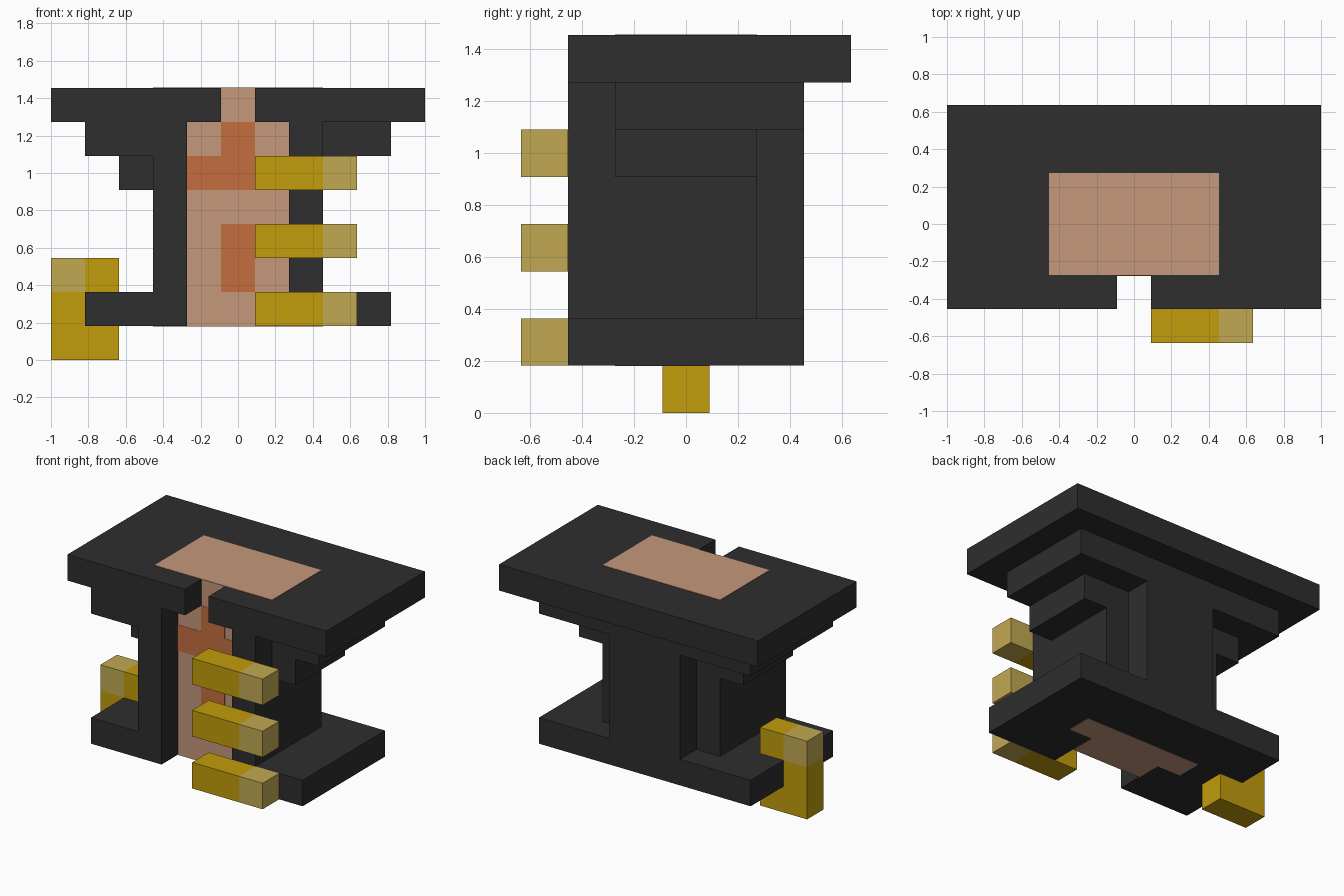
import bpy, bmesh

cube = bpy.data.objects.get("Cube")
if cube:
    bpy.data.objects.remove(cube, do_unlink=True)

U = 2 / 11      # one block of the grid the model is built on
T = 0.012       # plate thickness in blocks


def srgb(*rgb):
    lin = [(c / 255 / 12.92) if c < 11 else ((c / 255 + 0.055) / 1.055) ** 2.4 for c in rgb]
    return (*lin, 1.0)


def material(name, *rgb):
    m = bpy.data.materials.new(name)
    m.use_nodes = True
    m.diffuse_color = srgb(*rgb)
    bsdf = next(n for n in m.node_tree.nodes if n.type == 'BSDF_PRINCIPLED')
    bsdf.inputs["Base Color"].default_value = srgb(*rgb)
    bsdf.inputs["Roughness"].default_value = 0.8
    return m


charcoal = material("charcoal", 46, 46, 46)
tan = material("tan", 197, 152, 123)
orange = material("burnt orange", 196, 110, 64)
gold = material("gold", 194, 156, 12)
pale_gold = material("pale gold", 194, 169, 82)


def prism(name, outline, z0, z1, mat):
    """Extrude an outline (in blocks) from z0 to z1."""
    bm = bmesh.new()
    base = bm.faces.new([bm.verts.new((x * U, y * U, z0 * U)) for x, y in outline])
    ext = bmesh.ops.extrude_face_region(bm, geom=[base], use_keep_orig=True)
    verts = [v for v in ext["geom"] if isinstance(v, bmesh.types.BMVert)]
    bmesh.ops.translate(bm, verts=verts, vec=(0, 0, (z1 - z0) * U))
    bmesh.ops.recalc_face_normals(bm, faces=bm.faces)
    me = bpy.data.meshes.new(name)
    bm.to_mesh(me)
    bm.free()
    me.materials.append(mat)
    ob = bpy.data.objects.new(name, me)
    bpy.context.collection.objects.link(ob)
    return ob


def box(name, x, y, z, mat):
    return prism(name, [(x[0], y[0]), (x[1], y[0]), (x[1], y[1]), (x[0], y[1])], *z, mat)


def mirrored(half):
    """Complete a right-hand half outline across x = 0."""
    return half + [(-x, y) for x, y in reversed(half)]


# Dark body, from the foot up; every layer is notched at the front
prism("foot", mirrored([(1.5, -1.5), (1.5, -2.5), (4.5, -2.5), (4.5, 2.5)]), 1, 2, charcoal)
prism("column", mirrored([(1.5, -1.5), (1.5, -2.5), (2.5, -2.5), (2.5, 1.5),
                          (1.5, 1.5), (1.5, 2.5)]), 2, 6, charcoal)
for side, s in (("left", 1), ("right", -1)):
    box(side + "_bracket", sorted((2.5 * s, 3.5 * s)), (-1.5, 1.5), (5, 6), charcoal)
prism("shoulder", [(1.5, -1.5), (1.5, -2.5), (2.5, -2.5), (2.5, -1.5), (4.5, -1.5), (4.5, 2.5),
                   (-4.5, 2.5), (-4.5, -2.5), (-1.5, -2.5), (-1.5, -1.5)], 6, 7, charcoal)
prism("top_slab", mirrored([(0.5, -1.5), (0.5, -2.5), (5.5, -2.5), (5.5, 3.5)]), 7, 8, charcoal)

# Tan inlays on the top, the underside and the back of the front recess
box("top_inlay", (-2.5, 2.5), (-1.5, 1.5), (8, 8 + T), tan)
prism("bottom_inlay", mirrored([(1.5, -1.5), (1.5, -0.5), (2.5, -0.5), (2.5, 0.5)]), 1 - T, 1, tan)
box("recess_inlay", (-1.5, 1.5), (-1.5 - T, -1.5), (1, 7), tan)
box("notch_inlay", (-0.5, 0.5), (-1.5 - T, -1.5), (7, 8), tan)

# Orange markings in the recess
for name, x, z in (("lower_mark", (-0.5, 0.5), (2, 4)),
                   ("cross_mark", (-1.5, 1.5), (5, 6)),
                   ("upper_mark", (-0.5, 0.5), (6, 7))):
    box(name, x, (-1.5 - 2 * T, -1.5 - T), z, orange)

# Three front bars with pale ends
for name, z in (("lower", 1), ("middle", 3), ("upper", 5)):
    box(name + "_bar", (0.5, 2.5), (-3.5, -2.5), (z, z + 1), gold)
    box(name + "_bar_tip", (2.5, 3.5), (-3.5, -2.5), (z, z + 1), pale_gold)

# Upright block through the right end of the foot, with a pale tip
box("side_block", (-5.5, -3.5), (-0.5, 0.5), (0, 2), gold)
box("side_block_top", (-4.5, -3.5), (-0.5, 0.5), (2, 3), gold)
box("side_block_tip", (-5.5, -4.5), (-0.5, 0.5), (2, 3), pale_gold)
